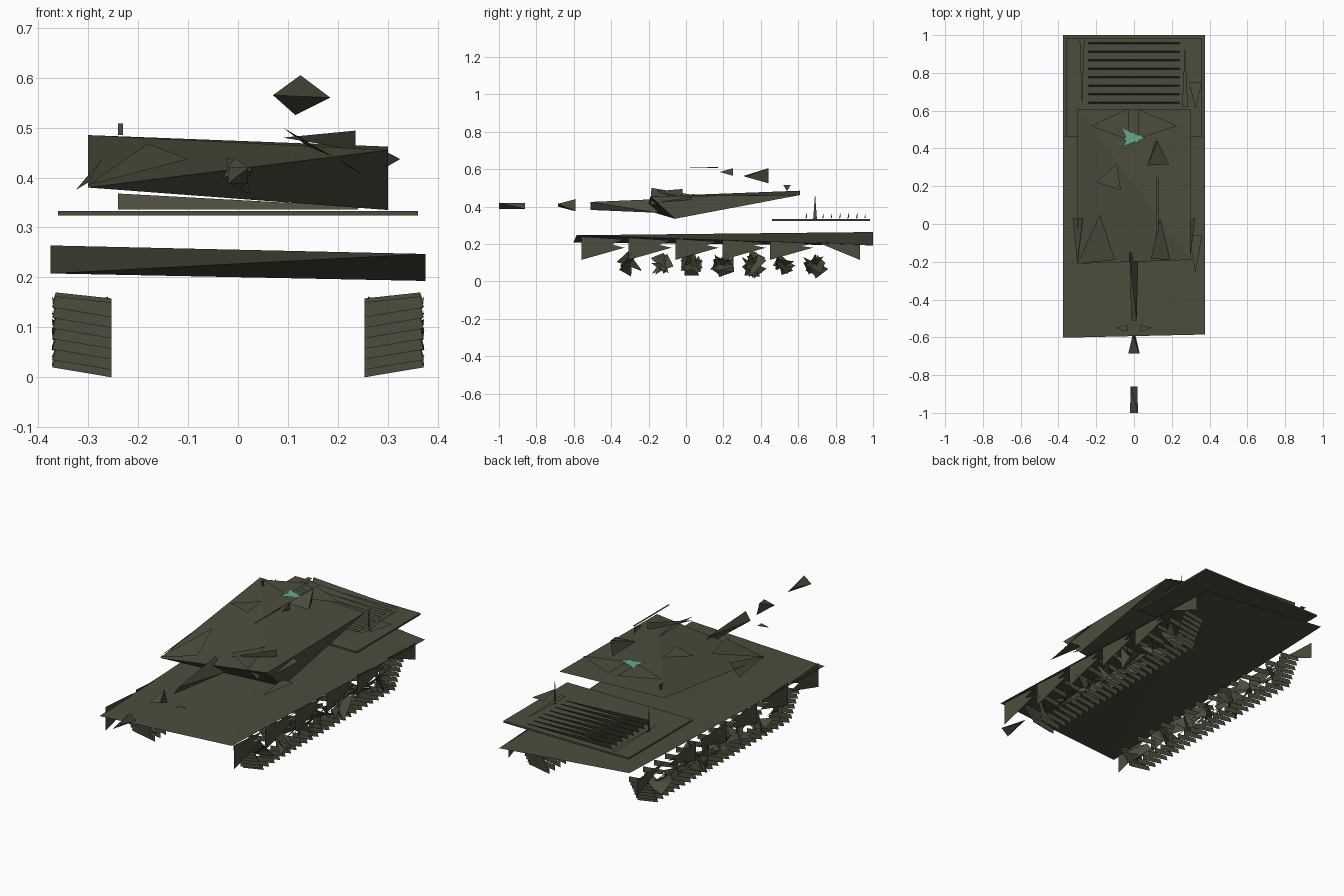
import bpy, bmesh, math, random
from mathutils import Vector

if "Cube" in bpy.data.objects:
    bpy.data.objects.remove(bpy.data.objects["Cube"], do_unlink=True)
random.seed(4)


def material(name, color):
    mat = bpy.data.materials.new(name)
    mat.use_nodes = True
    mat.diffuse_color = (*color, 1)
    mat.node_tree.nodes["Principled BSDF"].inputs["Base Color"].default_value = (*color, 1)
    return mat


olive = material("olive drab", (0.075, 0.073, 0.047))
green = material("signal green", (0.13, 0.4, 0.25))


def finish(name, bm, mat, mirror=False):
    mesh = bpy.data.meshes.new(name)
    bm.to_mesh(mesh)
    bm.free()
    mesh.materials.append(mat)
    obj = bpy.data.objects.new(name, mesh)
    bpy.context.collection.objects.link(obj)
    if mirror:
        obj.modifiers.new("mirror", "MIRROR").use_mirror_merge = False
    return obj


def solid(name, points):
    """Closed faceted body wrapped around a few corner points."""
    bm = bmesh.new()
    verts = [bm.verts.new(p) for p in points]
    bmesh.ops.convex_hull(bm, input=verts)
    bmesh.ops.recalc_face_normals(bm, faces=bm.faces)
    return finish(name, bm, olive)


def shards(name, polygons, mat=olive, mirror=False):
    """Loose flat plates."""
    bm = bmesh.new()
    for polygon in polygons:
        bm.faces.new([bm.verts.new(p) for p in polygon])
    return finish(name, bm, mat, mirror)


def flat(z, *outline):
    return [(x, y, z) for x, y in outline]


# Hull: a twisted sheet, closed above and below
solid("hull", [(-.375, -.602, .208), (.375, -.585, .247), (.375, 1, .193), (-.375, 1, .264)])

# Engine deck and its grille
solid("engine_deck", [(x, y, z) for x in (-.36, .36) for y in (.46, .985) for z in (.324, .333)])
slats = []
for i in range(8):
    y = .638 + i * .045
    slats.append([(-.24, y, .336), (-.24, y + .008, .368), (.24, y + .008, .342), (.24, y, .336)])
shards("grille_slats", slats)
shards("grille_rails", [
    flat(.347, (-.288, .985), (-.262, .985), (-.275, .61)),
    flat(.347, (.255, .62), (.285, .62), (.27, .95))])
shards("deck_posts", [
    [(s * .27, .68, .333), (s * .27, .7, .333), (s * .27, .69, .47)] for s in (-1, 1)])

# Turret wedge
solid("turret", [(-.3, -.21, .38), (.3, -.19, .455), (.3, -.06, .335),
                 (-.3, .61, .485), (.3, .61, .462)])
shards("right_cheek_plates", [
    [(-.3, -.21, .385), (-.1, -.19, .437), (-.18, .05, .468)],
    [(-.325, .03, .375), (-.27, .03, .44), (-.3, -.21, .39)]])
shards("left_cheek_plates", [
    [(.09, -.185, .5), (.25, -.19, .407), (.14, .04, .462)],
    [(.09, -.185, .48), (.235, -.02, .494), (.235, -.02, .455)],
    [(.29, .03, .455), (.325, .03, .437), (.295, -.19, .42)]])
shards("side_plates", [
    flat(.37, (.29, -.06), (.36, -.06), (.325, -.26)),
    flat(.365, (.29, .75), (.36, .75), (.325, .61))])

# Roof fittings
shards("roof_hatches", [
    flat(.528, (-.23, .52), (-.03, .445), (-.03, .61)),
    flat(.528, (.23, .52), (.02, .61), (.02, .45)),
    flat(.528, (-.2, .22), (-.07, .18), (-.09, .32))])
shards("roof_marker", [
    flat(.531, (-.06, .505), (-.035, .455), (.06, .455)),
    flat(.531, (-.06, .41), (.06, .455), (-.035, .455)),
    flat(.532, (-.06, .445), (.03, .43), (.0, .49))], green)
solid("cupola", [(.07, .31, .565), (.185, .315, .56), (.125, .44, .605), (.115, .44, .525)])
shards("machine_gun", [
    [(.125, .18, .585), (.125, .25, .605), (.125, .25, .565)],
    flat(.608, (.12, -.04), (.13, -.04), (.13, .25), (.12, .25)),
    [(.125, -.04, .606), (.125, .17, .606), (.125, .17, .612)]])
shards("rear_sensor", [
    [(-.235, .52, .515), (-.235, .56, .515), (-.235, .54, .483)],
    [(-.24, .54, .485), (-.23, .54, .485), (-.23, .54, .508), (-.24, .54, .508)]])


# Main gun in three separated sections, each a twisted wedge
def gun_section(name, front, rear):
    """Each end is y, half width, low z, high z."""
    ends = []
    for (y, half, low, high), s in ((front, 1), (rear, -1)):
        ends += [(s * half, y, high), (-s * half, y, low)]
    solid(name, ends)


gun_section("gun_barrel", (-.51, .014, .382, .425), (-.15, .024, .367, .44))
gun_section("gun_sleeve", (-.685, .03, .4, .415), (-.59, .008, .375, .44))
gun_section("gun_muzzle", (-1, .021, .387, .42), (-.86, .018, .388, .42))
shards("front_lamps", [flat(.352, (.095, -.55), (.035, -.535), (.035, -.57))], mirror=True)

# Skirt panels along each side
skirts = []
for i in range(6):
    y = -.56 + i * .252
    top = .24 - i * .006
    if i < 5:
        skirts.append([(.37, y, top), (.37, y, .115), (.37, y + .23, .18)])
    else:
        skirts.append([(.37, y, top), (.37, y + .23, .115), (.37, y + .23, top - .01)])
    skirts.append([(.37, y, top), (.37, y + .12, .18), (.37, y + .23, top - .015)])
shards("skirt_panels", skirts, mirror=True)

# Track links: thin upright blades round a loop
links = []


def link(y, z):
    links.append([(.253, y, z), (.372, y, z + .02), (.365, y, z + .042), (.253, y, z + .03)])


for i in range(25):
    link(-.32 + i * .045, 0)
    if i % 2:
        link(-.32 + i * .045, .128)
for i in range(6):
    link(-.34 - i * .012, .015 + i * .021)
    link(.77 + i * .012, .015 + i * .021)
shards("track_links", links, mirror=True)

# Road wheels as crumpled shards about each hub
wheel_bits = []
for i in range(7):
    hub = Vector((.315, -.3 + i * .165, .09))
    for k in range(6):
        a = random.uniform(0, math.tau)
        r = random.uniform(.05, .075)
        corners = []
        for turn, x in ((0, .058), (2.2, random.uniform(-.05, .05)), (3.4, -.055)):
            corners.append(hub + Vector((x, r * math.cos(a + turn), r * math.sin(a + turn))))
        wheel_bits.append(corners)
shards("road_wheels", wheel_bits, mirror=True)
